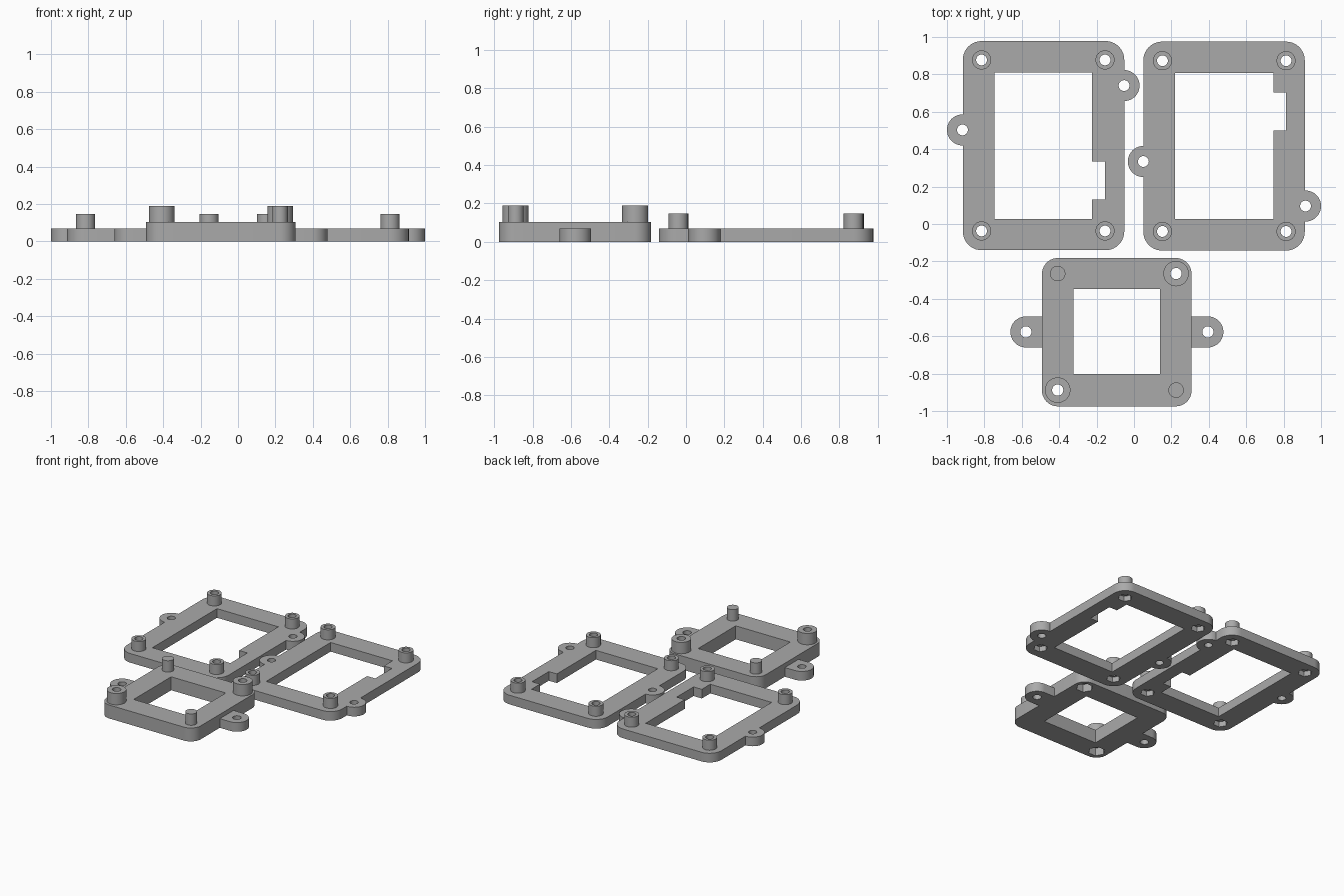
import bpy, bmesh, math

if "Cube" in bpy.data.objects:
    bpy.data.objects.remove(bpy.data.objects["Cube"])

grey = bpy.data.materials.new("plain_grey")
grey.diffuse_color = (0.40, 0.40, 0.40, 1)
grey.use_nodes = True
grey.node_tree.nodes["Principled BSDF"].inputs["Base Color"].default_value = grey.diffuse_color


def prism(name, points, z0, z1):
    """Solid with a flat outline, from z0 up to z1."""
    bm = bmesh.new()
    low = [bm.verts.new((x, y, z0)) for x, y in points]
    high = [bm.verts.new((x, y, z1)) for x, y in points]
    bm.faces.new(low[::-1])
    bm.faces.new(high)
    n = len(points)
    for i in range(n):
        j = (i + 1) % n
        bm.faces.new((low[i], low[j], high[j], high[i]))
    mesh = bpy.data.meshes.new(name)
    bm.to_mesh(mesh)
    bm.free()
    mesh.materials.append(grey)
    obj = bpy.data.objects.new(name, mesh)
    bpy.context.collection.objects.link(obj)
    return obj


def arc(cx, cy, r, start, end, steps):
    return [(cx + r * math.cos(math.radians(start + (end - start) * i / steps)),
             cy + r * math.sin(math.radians(start + (end - start) * i / steps)))
            for i in range(steps + 1)]


def circle(cx, cy, r, sides=40):
    return arc(cx, cy, r, 0, 360, sides)[:-1]


def rect(x0, y0, x1, y1):
    return [(x0, y0), (x1, y0), (x1, y1), (x0, y1)]


def rounded(x0, y0, x1, y1, r):
    return (arc(x1 - r, y1 - r, r, 0, 90, 10) + arc(x0 + r, y1 - r, r, 90, 180, 10)
            + arc(x0 + r, y0 + r, r, 180, 270, 10) + arc(x1 - r, y0 + r, r, 270, 360, 10))


def combine(obj, operation, points, z0, z1):
    """Join a prism to the object, or cut it away."""
    tool = prism("tool", points, z0, z1)
    mod = obj.modifiers.new("combine", 'BOOLEAN')
    mod.operation = operation
    mod.solver = 'EXACT'
    mod.object = tool
    bpy.context.view_layer.objects.active = obj
    bpy.ops.object.modifier_apply(modifier=mod.name)
    bpy.data.objects.remove(tool, do_unlink=True)


def add(obj, *args):
    combine(obj, 'UNION', *args)


def cut(obj, *args):
    combine(obj, 'DIFFERENCE', *args)


def finish(obj):
    bpy.ops.object.select_all(action='DESELECT')
    obj.select_set(True)
    bpy.context.view_layer.objects.active = obj
    bpy.ops.object.shade_smooth_by_angle(angle=math.radians(30))


TAB_R, HOLE_R, TAB_Z = 0.083, 0.029, 0.07


def large_frame(name, outer, window, notch, posts_x, posts_y, tabs):
    obj = prism(name, rounded(*outer, 0.1), 0, TAB_Z)
    # round ears centred on the side edges
    for x, y in tabs:
        add(obj, circle(x, y, TAB_R), 0, TAB_Z)
    posts = [(x, y) for x in posts_x for y in posts_y]
    for x, y in posts:
        add(obj, circle(x, y, 0.051), 0.055, 0.147)
    # window with a side notch
    x0, y0, x1, y1 = window
    nx, n0, n1 = notch
    cut(obj, [(x0, y0), (x1, y0), (x1, n0), (nx, n0), (nx, n1), (x1, n1),
              (x1, y1), (x0, y1)], -0.1, 0.3)
    # screw holes and nut pockets underneath
    for x, y in posts + tabs:
        cut(obj, circle(x, y, HOLE_R, 32), -0.1, 0.3)
    for x, y in posts:
        cut(obj, circle(x, y, 0.05, 6), -0.1, 0.04)
    finish(obj)


large_frame("left_frame", (-0.915, -0.14, -0.052, 0.978),
            (-0.745, 0.027, -0.225, 0.81), (-0.155, 0.13, 0.335),
            (-0.815, -0.155), (-0.037, 0.877),
            [(-0.917, 0.503), (-0.053, 0.74)])
large_frame("right_frame", (0.05, -0.142, 0.913, 0.975),
            (0.22, 0.027, 0.745, 0.807), (0.813, 0.5, 0.703),
            (0.152, 0.813), (-0.04, 0.873),
            [(0.05, 0.334), (0.917, 0.096)])

# small frame: thicker plate, lower tabs, two hollow posts and two solid pins
small = prism("small_frame", rounded(-0.492, -0.975, 0.308, -0.182, 0.085), 0, 0.103)
tab_y = -0.577
left_tab, right_tab = (-0.578, tab_y), (0.395, tab_y)
add(small, arc(*left_tab, TAB_R, 90, 270, 20)
    + [(-0.45, tab_y - TAB_R), (-0.45, tab_y + TAB_R)], 0, TAB_Z)
add(small, arc(*right_tab, TAB_R, -90, 90, 20)
    + [(0.27, tab_y + TAB_R), (0.27, tab_y - TAB_R)], 0, TAB_Z)
hollow = [(0.225, -0.265), (-0.408, -0.888)]
for x, y in hollow:
    add(small, circle(x, y, 0.068), 0.085, 0.19)
for x, y in [(-0.408, -0.265), (0.225, -0.888)]:
    add(small, circle(x, y, 0.041), 0.085, 0.19)
cut(small, rect(-0.323, -0.802, 0.14, -0.348), -0.1, 0.3)
for x, y in hollow + [left_tab, right_tab]:
    cut(small, circle(x, y, HOLE_R + 0.001, 32), -0.1, 0.3)
for x, y in hollow:
    cut(small, circle(x, y, 0.06, 6), -0.1, 0.06)
finish(small)
